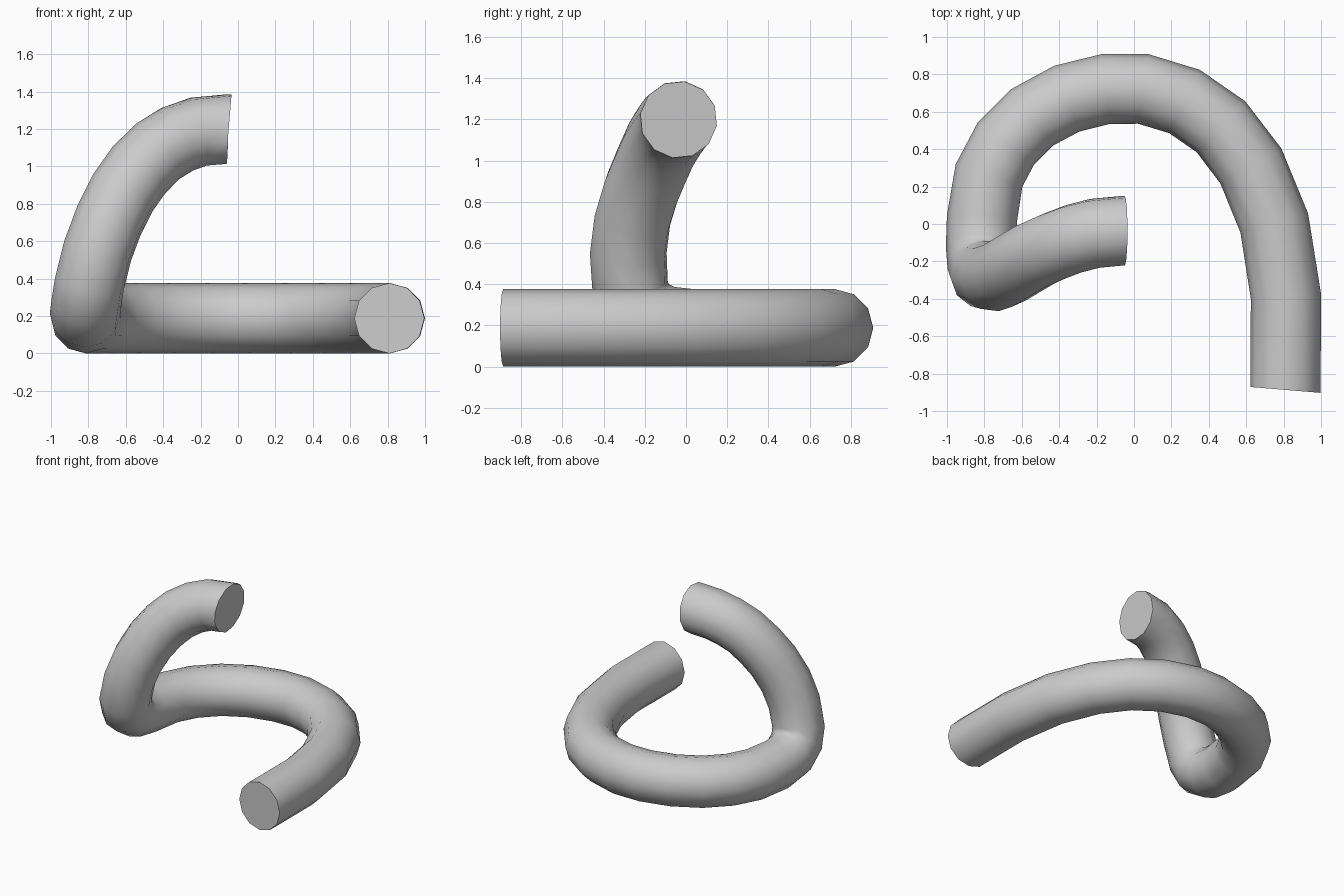
import bpy
import math

if "Cube" in bpy.data.objects:
    bpy.data.objects.remove(bpy.data.objects["Cube"])

R = 0.188  # tube radius

# Flat hook lying on the ground: centre line as (x, y)
hook = [(0.809, -0.887), (0.81, -0.875), (0.812, -0.385), (0.75, 0.005),
        (0.625, 0.31), (0.465, 0.52), (0.27, 0.655), (0.05, 0.722),
        (-0.15, 0.722), (-0.36, 0.67), (-0.545, 0.57), (-0.685, 0.43),
        (-0.775, 0.26), (-0.813, 0.03)]

# Bend and rising arm: centre line as (x, y, z)
arm = [(-0.818, -0.12, 0.21), (-0.81, -0.225, 0.275), (-0.795, -0.27, 0.37),
       (-0.75, -0.28, 0.55), (-0.69, -0.26, 0.71), (-0.615, -0.215, 0.86),
       (-0.53, -0.165, 0.98), (-0.43, -0.12, 1.08), (-0.325, -0.08, 1.145),
       (-0.21, -0.05, 1.186), (-0.062, -0.036, 1.199), (-0.05, -0.036, 1.198)]

path = [(x, y, R) for x, y in hook] + arm

# Twelve-sided tube swept along the centre line, with closed ends
curve = bpy.data.curves.new("bent_tube", "CURVE")
curve.dimensions = "3D"
curve.bevel_depth = R
curve.bevel_resolution = 4
curve.use_fill_caps = True
spline = curve.splines.new("POLY")
spline.points.add(len(path) - 1)
for point, co in zip(spline.points, path):
    point.co = (*co, 1.0)

tube = bpy.data.objects.new("bent_tube", curve)
bpy.context.collection.objects.link(tube)
bpy.context.view_layer.objects.active = tube
tube.select_set(True)
bpy.ops.object.convert(target="MESH")
bpy.ops.object.shade_smooth_by_angle(angle=math.radians(50))
